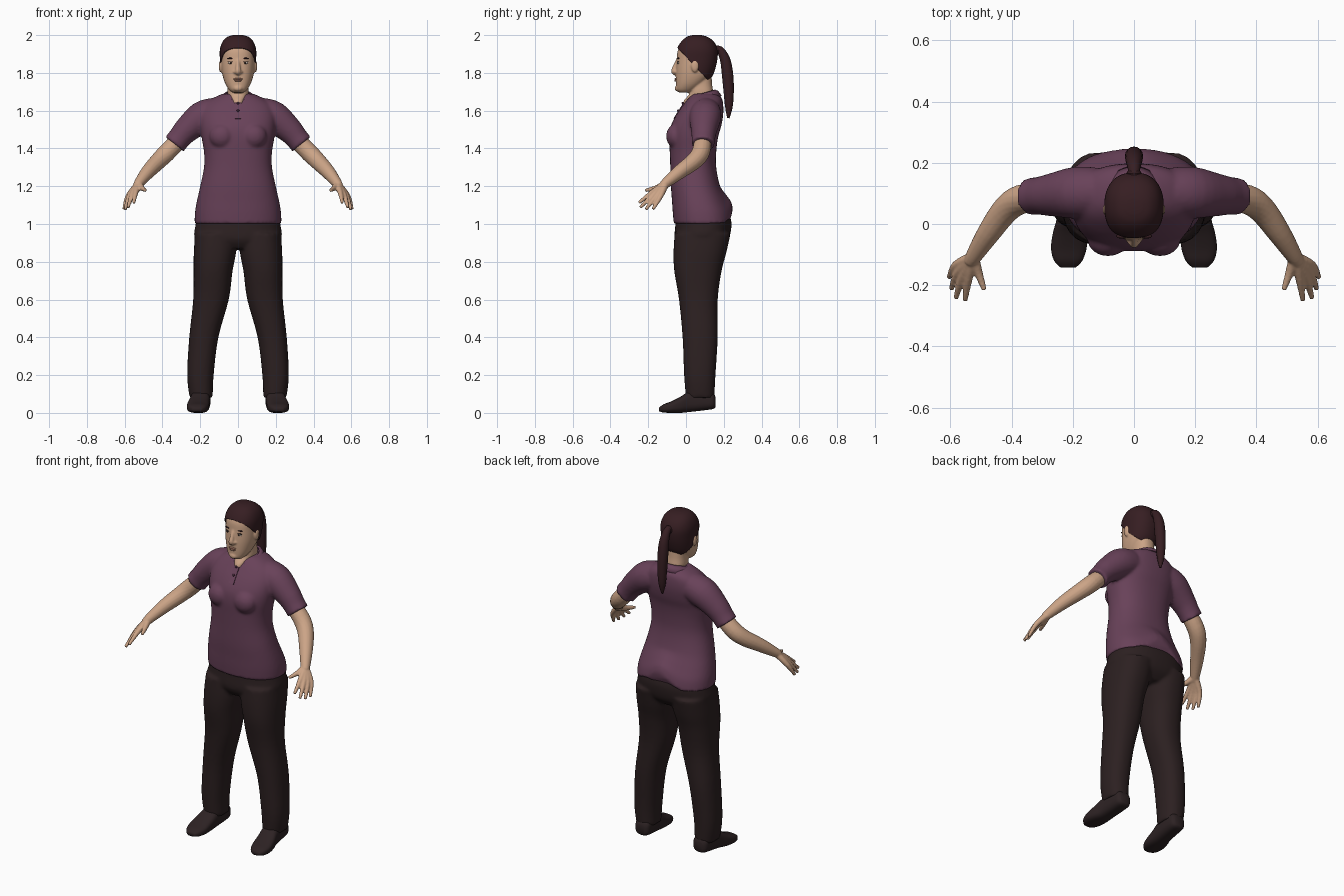
import bpy, bmesh
from math import sin, cos, pi, exp, copysign
from mathutils import Vector, Matrix

if "Cube" in bpy.data.objects:
    bpy.data.objects.remove(bpy.data.objects["Cube"])


def material(name, *rgb):
    m = bpy.data.materials.new(name)
    m.use_nodes = True
    m.diffuse_color = (*rgb, 1)
    bsdf = next(n for n in m.node_tree.nodes if n.type == 'BSDF_PRINCIPLED')
    bsdf.inputs["Base Color"].default_value = (*rgb, 1)
    bsdf.inputs["Roughness"].default_value = 0.8
    return m


SHIRT = material("plum cotton", .14, .054, .1)
TRIM = material("dark plum", .06, .022, .042)
CLOTH = material("dark brown cloth", .025, .0145, .015)
LEATHER = material("dark leather", .026, .016, .017)
SKIN = material("skin", .6, .37, .24)
HAIR = material("dark hair", .037, .013, .016)
WHITE = material("eye white", .6, .52, .46)
IRIS = material("dark iris", .02, .012, .01)
LIPS = material("lips", .42, .2, .14)


def refine(rows, steps=4):
    """Catmull-Rom interpolation of section rows."""
    rows = [Vector(r) for r in rows]
    out = []
    for i in range(len(rows) - 1):
        a, b, c, d = rows[max(i - 1, 0)], rows[i], rows[i + 1], rows[min(i + 2, len(rows) - 1)]
        for k in range(steps):
            t = k / steps
            out.append(b + (c - a) * (t / 2) + (a * 2 - b * 5 + c * 4 - d) * (t * t / 2)
                       + (b * 3 - a - c * 3 + d) * (t ** 3 / 2))
    return out + [rows[-1]]


def loft(bm, rings):
    rings = [[bm.verts.new(p) for p in ring] for ring in rings]
    n = len(rings[0])
    for a, b in zip(rings, rings[1:]):
        for i in range(n):
            j = (i + 1) % n
            bm.faces.new((a[i], a[j], b[j], b[i]))
    bm.faces.new(rings[0])
    bm.faces.new(rings[-1])


def stack(bm, rows, side=1, power=2.3, lying=False, seg=48):
    """Rows hold level, centre x, half width, and the two limits of depth."""
    rings = []
    for level, cx, rx, lo, hi in refine(rows):
        ring = []
        for i in range(seg):
            c, s = cos(2 * pi * i / seg), sin(2 * pi * i / seg)
            x = side * (cx + rx * copysign(abs(c) ** (2 / power), c))
            d = (lo + hi) / 2 + (hi - lo) / 2 * copysign(abs(s) ** (2 / power), s)
            ring.append((x, level, d) if lying else (x, d, level))
        rings.append(ring)
    loft(bm, rings)


def tube(bm, rows, side=1, seg=16):
    """Rows hold a path point and its radius."""
    rows = refine(rows)
    rings = []
    for i, r in enumerate(rows):
        t = Vector(rows[min(i + 1, len(rows) - 1)][:3]) - Vector(rows[max(i - 1, 0)][:3])
        u = t.cross(Vector((1, 0, 0))).normalized()
        v = t.cross(u).normalized()
        ring = [Vector(r[:3]) + (u * cos(2 * pi * k / seg) + v * sin(2 * pi * k / seg)) * r[3]
                for k in range(seg)]
        rings.append([(side * p.x, p.y, p.z) for p in ring])
    loft(bm, rings)


def blob(bm, centre, size):
    bmesh.ops.create_uvsphere(bm, u_segments=16, v_segments=10, radius=1,
                              matrix=Matrix.Translation(centre) @ Matrix.Diagonal((*size, 1)))


def finish(name, bm, mat, voxel=0, relax=3):
    bmesh.ops.recalc_face_normals(bm, faces=bm.faces)
    mesh = bpy.data.meshes.new(name)
    bm.to_mesh(mesh)
    bm.free()
    mesh.materials.append(mat)
    mesh.shade_smooth()
    ob = bpy.data.objects.new(name, mesh)
    bpy.context.collection.objects.link(ob)
    if voxel:
        m = ob.modifiers.new("blend", 'REMESH')
        m.mode, m.voxel_size, m.use_smooth_shade = 'VOXEL', voxel, True
        m = ob.modifiers.new("relax", 'SMOOTH')
        m.factor, m.iterations = .5, relax
    return ob


def ball(name, centre, size, mat):
    bm = bmesh.new()
    blob(bm, centre, size)
    return finish(name, bm, mat)


SIDES = (("left", 1), ("right", -1))

# Polo shirt: torso, bust and sleeves blended together
bm = bmesh.new()
stack(bm, [(1.0, 0, .23, -.064, .247), (1.06, 0, .228, -.07, .237), (1.12, 0, .218, -.074, .212),
           (1.2, 0, .2, -.08, .18), (1.3, 0, .18, -.083, .16), (1.38, 0, .18, -.086, .16),
           (1.46, 0, .193, -.089, .17), (1.52, 0, .2, -.08, .187), (1.58, 0, .2, -.05, .197),
           (1.63, 0, .18, -.015, .197), (1.665, 0, .135, .012, .19), (1.69, 0, .08, .035, .165)])
# The hem rides up at the middle of the back
for v in bm.verts:
    if v.co.y > .1 and v.co.z < 1.2:
        v.co.z = 1.2 - (1.2 - v.co.z) * (1 - .45 * exp(-((v.co.x - .01) / .085) ** 2))
for _, s in SIDES:
    blob(bm, (s * .085, -.05, 1.465), (.068, .056, .066))
    tube(bm, [(.12, .105, 1.59, .08), (.19, .102, 1.565, .085), (.27, .095, 1.5, .07),
              (.31, .092, 1.455, .062), (.337, .09, 1.422, .062)], s, 24)
finish("polo_shirt", bm, SHIRT, .009, 4)

# Collar, open at the front and higher at the back
bm = bmesh.new()
strip = []
for i in range(33):
    a = .42 + (2 * pi - .84) * i / 32
    pair = []
    for rx, ry, drop in ((.068, .07, 0), (.085, .086, .012), (.103, .104, .042)):
        y = .085 - ry * cos(a)
        pair.append(bm.verts.new((rx * sin(a), y, 1.692 + .28 * (y - .085) - drop)))
    strip.append(pair)
for a, b in zip(strip, strip[1:]):
    for k in range(2):
        bm.faces.new((a[k], a[k + 1], b[k + 1], b[k]))
collar = finish("collar", bm, SHIRT)
collar.modifiers.new("thickness", 'SOLIDIFY').thickness = .007

# Button placket
bm = bmesh.new()
bmesh.ops.create_cube(bm, size=1, matrix=Matrix.Translation((0, -.034, 1.597))
                      @ Matrix.Rotation(-.566, 4, 'X') @ Matrix.Diagonal((.032, .014, .1, 1)))
finish("placket", bm, SHIRT).data.shade_flat()
for i in range(2):
    ball("button", (0, -.017 - .025 * i, 1.64 - .04 * i), (.007, .006, .007), TRIM)

# Trousers: hips and both legs blended together
bm = bmesh.new()
stack(bm, [(1.12, 0, .19, -.05, .2), (1.06, 0, .21, -.055, .226), (1.0, 0, .224, -.056, .241),
           (.92, 0, .226, -.06, .226), (.87, 0, .13, -.03, .18)])
for _, s in SIDES:
    stack(bm, [(.95, .115, .112, -.06, .236), (.85, .122, .112, -.066, .214),
               (.75, .132, .103, -.062, .188), (.6, .143, .094, -.037, .168),
               (.4, .181, .077, -.018, .168), (.2, .199, .07, -.01, .156),
               (.08, .195, .061, 0, .15)], s)
finish("trousers", bm, CLOTH, .01, 3)

# Shoes
for name, s in SIDES:
    bm = bmesh.new()
    stack(bm, [(-.142, .215, .025, .008, .028), (-.12, .215, .046, .002, .045),
               (-.08, .213, .058, 0, .06), (-.03, .208, .057, 0, .085), (.02, .2, .052, .005, .115),
               (.09, .195, .05, .013, .12), (.14, .193, .045, .02, .11),
               (.156, .193, .028, .03, .085)], s, 2.8, True)
    finish(name + "_shoe", bm, LEATHER)

# Arms with hands; each finger runs from the wrist through a knuckle to its tip
FINGERS = [((.541, -.178, 1.168), (.552, -.25, 1.112)), ((.56, -.172, 1.156), (.582, -.242, 1.088)),
           ((.574, -.156, 1.149), (.597, -.213, 1.077)), ((.582, -.135, 1.147), (.604, -.175, 1.078)),
           ((.508, -.16, 1.19), (.489, -.215, 1.178))]
for name, s in SIDES:
    bm = bmesh.new()
    tube(bm, [(.29, .092, 1.465, .045), (.37, .08, 1.385, .048), (.42, .045, 1.335, .045),
              (.475, -.03, 1.278, .038), (.52, -.1, 1.222, .028), (.535, -.125, 1.2, .022)], s)
    for knuckle, tip in FINGERS:
        tube(bm, [(.525, -.108, 1.213, .02), (*knuckle, .0145), (*tip, .0085)], s, 10)
    finish(name + "_arm", bm, SKIN, .005, 2)

# Head, nose, ears and neck
HEAD = [(1.695, 0, .028, -.035, .02), (1.71, 0, .047, -.05, .05), (1.74, 0, .066, -.053, .09),
        (1.78, 0, .08, -.054, .13), (1.82, 0, .087, -.053, .148), (1.87, 0, .09, -.049, .16),
        (1.92, 0, .09, -.043, .161), (1.96, 0, .076, -.02, .142), (1.985, 0, .05, .01, .108),
        (1.994, 0, .02, .04, .075)]
bm = bmesh.new()
stack(bm, HEAD)
stack(bm, [(1.62, 0, .03, -.02, .12), (1.655, 0, .04, -.01, .14), (1.69, 0, .056, .018, .145),
           (1.74, 0, .054, .02, .138), (1.8, 0, .054, .02, .135)])
tube(bm, [(0, -.043, 1.868, .01), (0, -.057, 1.835, .012), (0, -.063, 1.808, .016),
          (0, -.05, 1.797, .012)])
for _, s in SIDES:
    blob(bm, (s * .014, -.053, 1.805), (.012, .013, .009))
    blob(bm, (s * .092, .047, 1.835), (.01, .02, .032))
blob(bm, (0, -.045, 1.718), (.025, .015, .016))
finish("head", bm, SKIN, .005, 3)

# Eyes, brows and mouth
for name, s in SIDES:
    ball(name + "_eye", (s * .038, -.041, 1.853), (.015, .005, .006), WHITE)
    ball(name + "_iris", (s * .038, -.0445, 1.853), (.006, .003, .0055), IRIS)
    ball(name + "_eyelid", (s * .038, -.042, 1.859), (.017, .006, .0025), IRIS)
    ball(name + "_brow", (s * .039, -.04, 1.877), (.02, .007, .0035), HAIR)
ball("upper_lip", (0, -.052, 1.768), (.024, .01, .005), LIPS)
ball("lower_lip", (0, -.051, 1.759), (.019, .011, .006), LIPS)

# Hair cap trimmed along a slanted hairline
bm = bmesh.new()
g = .006
stack(bm, [(z + g * (z - 1.85) / .145, x, w + g, lo - g, hi + g) for z, x, w, lo, hi in HEAD])
for point, normal in (((0, -.048, 1.935), (0, 1.05, 1)), ((0, 0, 1.765), (0, 0, 1))):
    bmesh.ops.bisect_plane(bm, geom=bm.verts[:] + bm.edges[:] + bm.faces[:],
                           plane_co=point, plane_no=normal, clear_inner=True)
finish("hair_cap", bm, HAIR).modifiers.new("thickness", 'SOLIDIFY').thickness = .008

# Ponytail with its tie
bm = bmesh.new()
tube(bm, [(0, .14, 1.92, .02), (0, .178, 1.922, .02), (0, .207, 1.87, .027), (0, .22, 1.79, .03),
          (0, .226, 1.7, .027), (0, .227, 1.62, .02), (0, .224, 1.56, .006)])
finish("ponytail", bm, HAIR)
ball("hair_tie", (0, .168, 1.922), (.024, .01, .024), HAIR)
